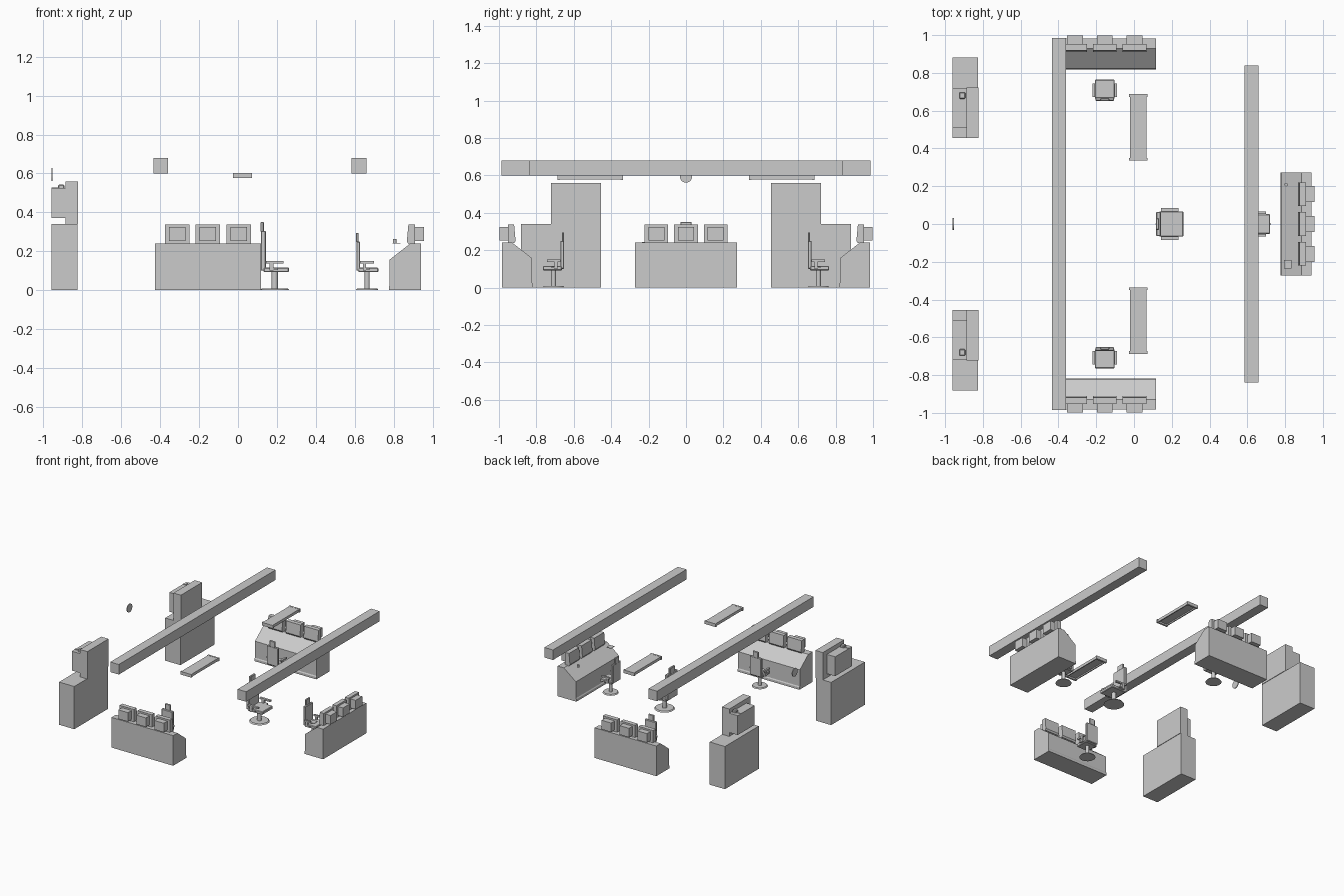
import bpy, bmesh
from math import radians
from mathutils import Matrix, Vector

if "Cube" in bpy.data.objects:
    bpy.data.objects.remove(bpy.data.objects["Cube"])


def place(x=0, y=0, deg=0):
    return Matrix.Translation((x, y, 0)) @ Matrix.Rotation(radians(deg), 4, 'Z')


def finish(name, bm, mat, bevel=0):
    if bevel:
        bmesh.ops.bevel(bm, geom=bm.edges[:], offset=bevel, segments=1, affect='EDGES')
    bm.transform(mat)
    bmesh.ops.recalc_face_normals(bm, faces=bm.faces[:])
    me = bpy.data.meshes.new(name)
    bm.to_mesh(me)
    bm.free()
    ob = bpy.data.objects.new(name, me)
    bpy.context.collection.objects.link(ob)
    return ob


def box(name, x, y, z, mat=Matrix(), bevel=0):
    """Box from (min, max) ranges on each axis."""
    bm = bmesh.new()
    size = Vector((x[1] - x[0], y[1] - y[0], z[1] - z[0], 1))
    mid = Vector((sum(x) / 2, sum(y) / 2, sum(z) / 2))
    bmesh.ops.create_cube(bm, size=1, matrix=Matrix.Translation(mid) @ Matrix.Diagonal(size))
    return finish(name, bm, mat, bevel)


def prism(name, pts, y0, y1, mat=Matrix()):
    """Side profile (x, z) extruded along y."""
    bm = bmesh.new()
    face = bm.faces.new([bm.verts.new((x, y0, z)) for x, z in pts])
    out = bmesh.ops.extrude_face_region(bm, geom=[face])
    verts = [v for v in out['geom'] if isinstance(v, bmesh.types.BMVert)]
    bmesh.ops.translate(bm, verts=verts, vec=(0, y1 - y0, 0))
    return finish(name, bm, mat)


def cylinder(name, r, z0, z1, mat=Matrix(), r2=None, n=24):
    bm = bmesh.new()
    bmesh.ops.create_cone(bm, cap_ends=True, segments=n, radius1=r, radius2=r if r2 is None else r2,
                          depth=z1 - z0, matrix=Matrix.Translation((0, 0, (z0 + z1) / 2)))
    ob = finish(name, bm, mat)
    for p in ob.data.polygons:
        p.use_smooth = len(p.vertices) == 4
    ob.data.set_sharp_from_angle(angle=radians(40))
    return ob


# console desk with three monitors, operator side towards local -x
def console(tag, mat):
    prism(tag + "_console",
          [(-.085, 0), (-.085, .018), (-.08, .026), (-.08, .157), (.026, .24), (.08, .24), (.08, 0)],
          -.272, .272, mat)
    for i, y in enumerate((-.158, 0, .158)):
        m = mat @ Matrix.Translation((0, y, 0))
        n = f"{tag}_monitor_{i + 1}"
        prism(n + "_screen", [(.016, .238), (.008, .25), (.016, .338), (.05, .338), (.05, .238)],
              -.063, .063, m)
        box(n + "_tube", (.05, .095), (-.042, .042), (.253, .325), m)


# swivel chair facing local +x
def chair(tag, mat, s=1.0, top=.295):
    box(tag + "_seat", (-.045 * s, .057 * s), (-.052 * s, .052 * s), (.092, .116), mat, .004)
    box(tag + "_backrest", (-.056 * s, -.036 * s), (-.05 * s, .05 * s), (.1, top - .045), mat, .004)
    box(tag + "_headrest", (-.057 * s, -.044 * s), (-.024 * s, .024 * s), (top - .05, top), mat, .003)
    for side, sg in (("left", 1), ("right", -1)):
        y = sorted((sg * .052 * s, sg * .066 * s))
        box(f"{tag}_{side}_armrest", (-.036 * s, .036 * s), y, (.138, .15), mat)
        box(f"{tag}_{side}_arm_post", (-.022 * s, -.006 * s), y, (.1, .138), mat)
        box(f"{tag}_{side}_arm_bracket", (-.022 * s, .012 * s), y, (.104, .114), mat)
    cylinder(tag + "_pedestal", .013 * s, .005, .093, mat)
    cylinder(tag + "_base", .058 * s, 0, .009, mat, .052 * s)


console("right", place(.86, 0))
console("front", place(-.155, -.903, -90))
console("back", place(-.155, .903, 90))

chair("right_chair", place(.664, 0))
chair("front_chair", place(-.155, -.708, -90))
chair("back_chair", place(-.155, .708, 90))
chair("main_chair", place(.189, 0), 1.28, .35)

# overhead beams
box("long_beam", (-.435, -.36), (-.986, .986), (.6, .68))
box("short_beam", (.584, .66), (-.84, .84), (.6, .68))

for tag, sg in (("front", -1), ("back", 1)):
    def rng(a, b):
        return sorted((sg * a, sg * b))
    # hanging light trays with end caps
    box(tag + "_light_tray", (-.022, .067), rng(.345, .68), (.588, .6))
    for side, x in (("left", (-.022, -.014)), ("right", (.059, .067))):
        box(f"{tag}_light_{side}_rail", x, rng(.345, .68), (.578, .588))
    box(tag + "_light_inner_cap", (-.026, .071), rng(.336, .35), (.576, .601))
    box(tag + "_light_outer_cap", (-.026, .071), rng(.673, .687), (.576, .601))
    # cabinets with upright panel, rear housing and small camera
    box(tag + "_cabinet", (-.96, -.826), rng(.455, .881), (0, .34))
    box(tag + "_upright_panel", (-.887, -.822), rng(.455, .722), (.34, .558))
    box(tag + "_rear_housing", (-.96, -.887), rng(.507, .72), (.37, .524))
    box(tag + "_camera_body", (-.925, -.893), rng(.663, .697), (.505, .542), bevel=.004)
    box(tag + "_camera_stem", (-.96, -.925), rng(.676, .684), (.518, .528))

# round wall dial
cylinder("wall_dial", .033, -.003, .003,
         Matrix.Translation((-.957, 0, .594)) @ Matrix.Rotation(radians(90), 4, 'Y'), n=32)

# small items above the right console
box("note_pad", (.795, .835), (-.235, -.19), (.239, .243))
cylinder("small_cup", .009, .243, .262, Matrix.Translation((.805, .208, 0)), n=12)
